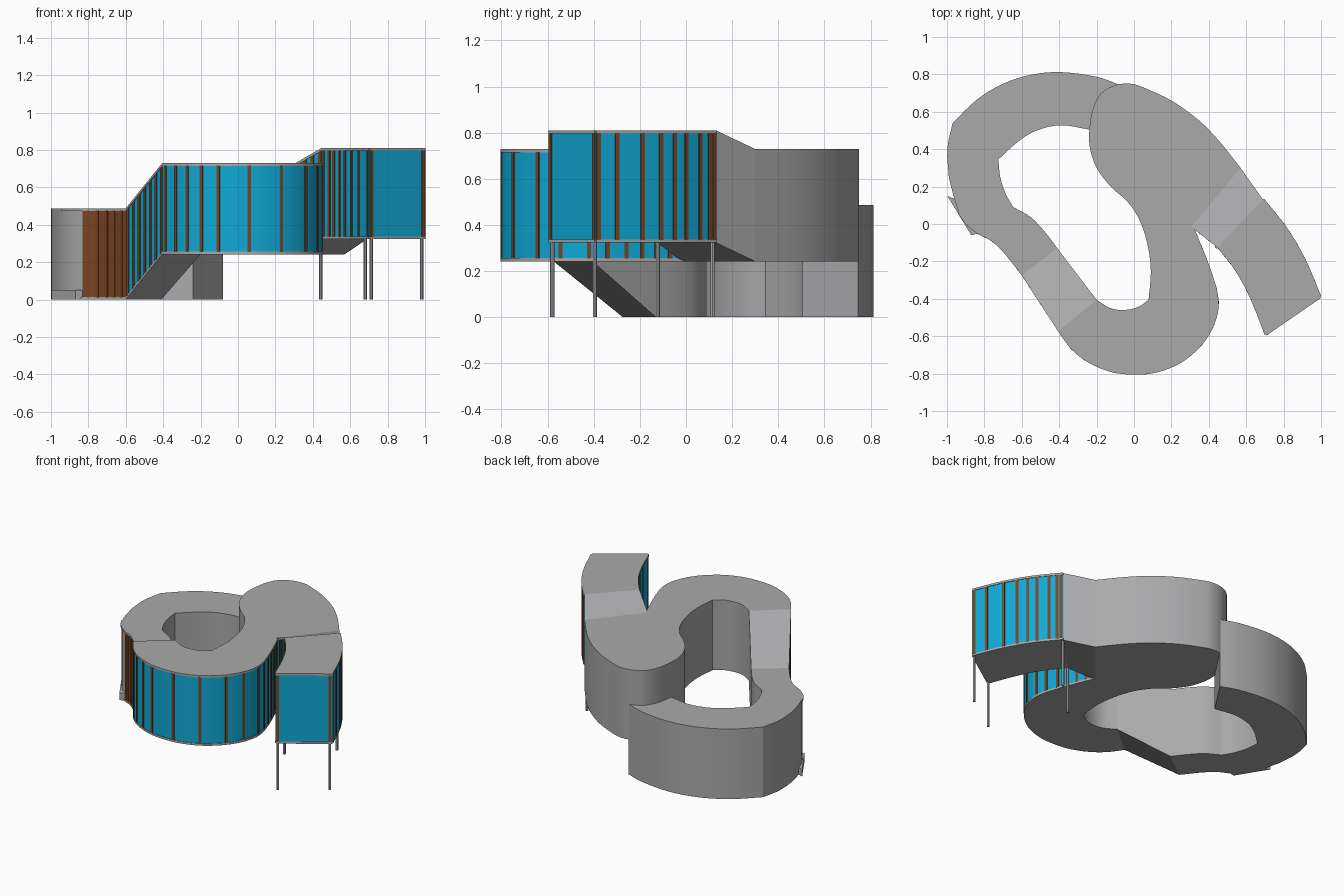
import bpy, bmesh, math
from mathutils import Vector

if "Cube" in bpy.data.objects:
    bpy.data.objects.remove(bpy.data.objects["Cube"])

H = 0.487                      # storey height
Z1, Z2, Z3 = 0.0, 0.242, 0.323  # floor heights


def material(name, rgb):
    m = bpy.data.materials.new(name)
    m.diffuse_color = (*rgb, 1)
    m.use_nodes = True
    m.node_tree.nodes["Principled BSDF"].inputs["Base Color"].default_value = m.diffuse_color
    return m


GREY = material("grey concrete", (0.40, 0.40, 0.41))
BLUE = material("blue glass", (0.005, 0.40, 0.68))
BROWN = material("brown timber", (0.20, 0.06, 0.016))


def finish(name, bm, mat):
    bmesh.ops.recalc_face_normals(bm, faces=bm.faces)
    me = bpy.data.meshes.new(name)
    bm.to_mesh(me)
    bm.free()
    me.materials.append(mat)
    me.shade_smooth()
    me.set_sharp_from_angle(angle=math.radians(25))
    ob = bpy.data.objects.new(name, me)
    bpy.context.collection.objects.link(ob)


def smooth(pts, z, n=4):
    """Rounded curve through the points at height z."""
    p = [Vector((x, y, z)) for x, y in pts]
    p = [2 * p[0] - p[1]] + p + [2 * p[-1] - p[-2]]
    out = []
    for a, b, c, d in zip(p, p[1:], p[2:], p[3:]):
        for i in range(n):
            t = i / n
            out.append(0.5 * (2 * b + (c - a) * t + (2 * a - 5 * b + 4 * c - d) * t * t
                              + (3 * b - a - 3 * c + d) * t ** 3))
    return out + [p[-2]]


def prism(name, outline, height, mat):
    bm = bmesh.new()
    lo = [bm.verts.new(p) for p in outline]
    hi = [bm.verts.new(p + Vector((0, 0, height))) for p in outline]
    bm.faces.new(lo)
    bm.faces.new(hi)
    for i in range(len(lo)):
        j = (i + 1) % len(lo)
        bm.faces.new((lo[i], lo[j], hi[j], hi[i]))
    finish(name, bm, mat)


def strip(bm, path, z0, z1, depth):
    """Plate running along a wall path, standing out to its right."""
    rows = []
    for i, p in enumerate(path):
        d = path[min(i + 1, len(path) - 1)] - path[max(i - 1, 0)]
        n = Vector((d.y, -d.x, 0)).normalized()
        rows.append([bm.verts.new(p + n * o + Vector((0, 0, z)))
                     for o, z in ((-0.004, z0), (-0.004, z1), (depth, z1), (depth, z0))])
    for a, b in zip(rows, rows[1:]):
        for k in range(4):
            bm.faces.new((a[k], a[(k + 1) % 4], b[(k + 1) % 4], b[k]))
    bm.faces.new(rows[0])
    bm.faces.new(rows[-1])


def plate(name, path, z0, z1, depth, mat):
    bm = bmesh.new()
    strip(bm, path, z0, z1, depth)
    finish(name, bm, mat)


def lips(name, path):
    plate(name + "_roof_edge", path, H - 0.014, H, 0.007, GREY)
    plate(name + "_floor_edge", path, 0, 0.014, 0.007, GREY)


def fins(name, path, axis, values, w=0.009):
    """Vertical fins where the path crosses the given x or y values."""
    bm = bmesh.new()
    for v in values:
        for a, b in zip(path, path[1:]):
            if (a[axis] - v) * (b[axis] - v) <= 0 and abs(a[axis] - b[axis]) > 1e-6:
                p = a.lerp(b, (v - a[axis]) / (b[axis] - a[axis]))
                d = (b - a) / (b - a).xy.length
                strip(bm, [p - d * w, p + d * w], 0.012, H - 0.012, 0.0075)
                break
    finish(name, bm, BROWN)


def glazed(name, path, axis, values, mat=BLUE):
    plate(name + "_panels", path, 0.012, H - 0.012, 0.003, mat)
    lips(name, path)
    fins(name + "_fins", path, axis, values)


# Ground wing curves
entry = smooth([(-0.99, 0.25), (-0.95, 0.1), (-0.9, 0.01), (-0.83, -0.05)], Z1)
timber = smooth([(-0.83, -0.05), (-0.76, -0.085), (-0.69, -0.15), (-0.595, -0.27)], Z1)
outer1 = (smooth([(-0.08, 0.745), (-0.2, 0.787), (-0.39, 0.812), (-0.55, 0.798),
                  (-0.7, 0.75), (-0.84, 0.665), (-0.97, 0.54)], Z1)
          + smooth([(-0.97, 0.54), (-0.998, 0.4), (-0.99, 0.25)], Z1)[1:]
          + entry[1:] + timber[1:])
inner1 = (smooth([(-0.24, 0.505), (-0.39, 0.528), (-0.52, 0.5), (-0.62, 0.44), (-0.725, 0.345)], Z1)
          + smooth([(-0.725, 0.345), (-0.715, 0.25), (-0.685, 0.16), (-0.645, 0.09)], Z1)[1:]
          + smooth([(-0.645, 0.09), (-0.55, 0.035), (-0.47, -0.05), (-0.41, -0.13)], Z1)[1:])

# Middle wing curves
outer2 = smooth([(-0.4, -0.57), (-0.33, -0.665), (-0.24, -0.735), (-0.12, -0.785), (0, -0.798),
                 (0.12, -0.787), (0.25, -0.735), (0.36, -0.64), (0.425, -0.53), (0.446, -0.41),
                 (0.405, -0.25), (0.31, -0.01)], Z2)
inner2 = (smooth([(-0.2, -0.405), (-0.13, -0.448), (-0.06, -0.46), (0.02, -0.445), (0.078, -0.405)], Z2)
          + smooth([(0.078, -0.405), (0.09, -0.25), (0.07, -0.1), (0.025, 0.03), (-0.04, 0.125),
                    (-0.12, 0.195), (-0.2, 0.3), (-0.238, 0.42), (-0.235, 0.54), (-0.215, 0.63),
                    (-0.175, 0.7), (-0.1, 0.742), (-0.02, 0.75), (0.05, 0.73), (0.2, 0.66),
                    (0.34, 0.56), (0.45, 0.45), (0.57, 0.3)], Z2)[1:])

# Upper wing curves
inner3 = smooth([(0.45, -0.12), (0.55, -0.25), (0.63, -0.4), (0.705, -0.59)], Z3)
outer3 = smooth([(0.995, -0.39), (0.91, -0.19), (0.81, -0.02), (0.69, 0.13)], Z3)

# Solid wings and the two sloping links
prism("ground_wing", outer1 + inner1[::-1], H, GREY)
prism("middle_wing", outer2 + inner2[::-1], H, GREY)
prism("upper_wing", inner3 + outer3, H, GREY)
prism("lower_ramp", [outer1[-1], outer2[0], inner2[0], inner1[-1]], H, GREY)
prism("upper_ramp", [outer2[-1], inner3[0], outer3[-1], inner2[-1]], H, GREY)

# Entrance edge, timber wall and doorstep
lips("entrance", entry[5:])
glazed("timber_wall", timber, 0, (-0.8, -0.75, -0.7, -0.66, -0.62), BROWN)
prism("doorstep", [Vector(p + (0,)) for p in
                   ((-0.998, 0.15), (-0.87, -0.06), (-0.83, -0.05), (-0.95, 0.13))], 0.05, GREY)

# Glazed walls
glazed("lower_ramp_window", [outer1[-1], outer2[0]], 0,
       [-0.585 + 0.03 * i for i in range(7)])
glazed("middle_window", outer2, 0, (-0.385, -0.33, -0.27, -0.195, -0.105, 0.06, 0.23, 0.36, 0.42))
fins("middle_side_fins", outer2[-12:], 1, (-0.42, -0.34, -0.26, -0.19, -0.13, -0.07, -0.02))
glazed("upper_ramp_window", [outer2[-1], inner3[0]], 0, (0.325, 0.36, 0.4, 0.44))
glazed("upper_inner_window", inner3, 0, (0.46, 0.49, 0.515, 0.545, 0.575, 0.61, 0.65, 0.697))
glazed("upper_end_window", [inner3[-1], outer3[0]], 0, (0.713, 0.986))
glazed("upper_outer_window", outer3, 1,
       (-0.38, -0.3, -0.19, -0.11, -0.05, 0.0, 0.06, 0.1, 0.12))

# Slim columns below the upper wing
for i, (x, y) in enumerate(((0.712, -0.58), (0.982, -0.395), (0.442, -0.122), (0.68, 0.115))):
    bpy.ops.mesh.primitive_cylinder_add(vertices=12, radius=0.009, depth=Z3 + 0.01,
                                        location=(x, y, (Z3 + 0.01) / 2))
    col = bpy.context.object
    col.name = f"column_{i + 1}"
    col.data.materials.append(GREY)
    bpy.ops.object.shade_smooth_by_angle()
